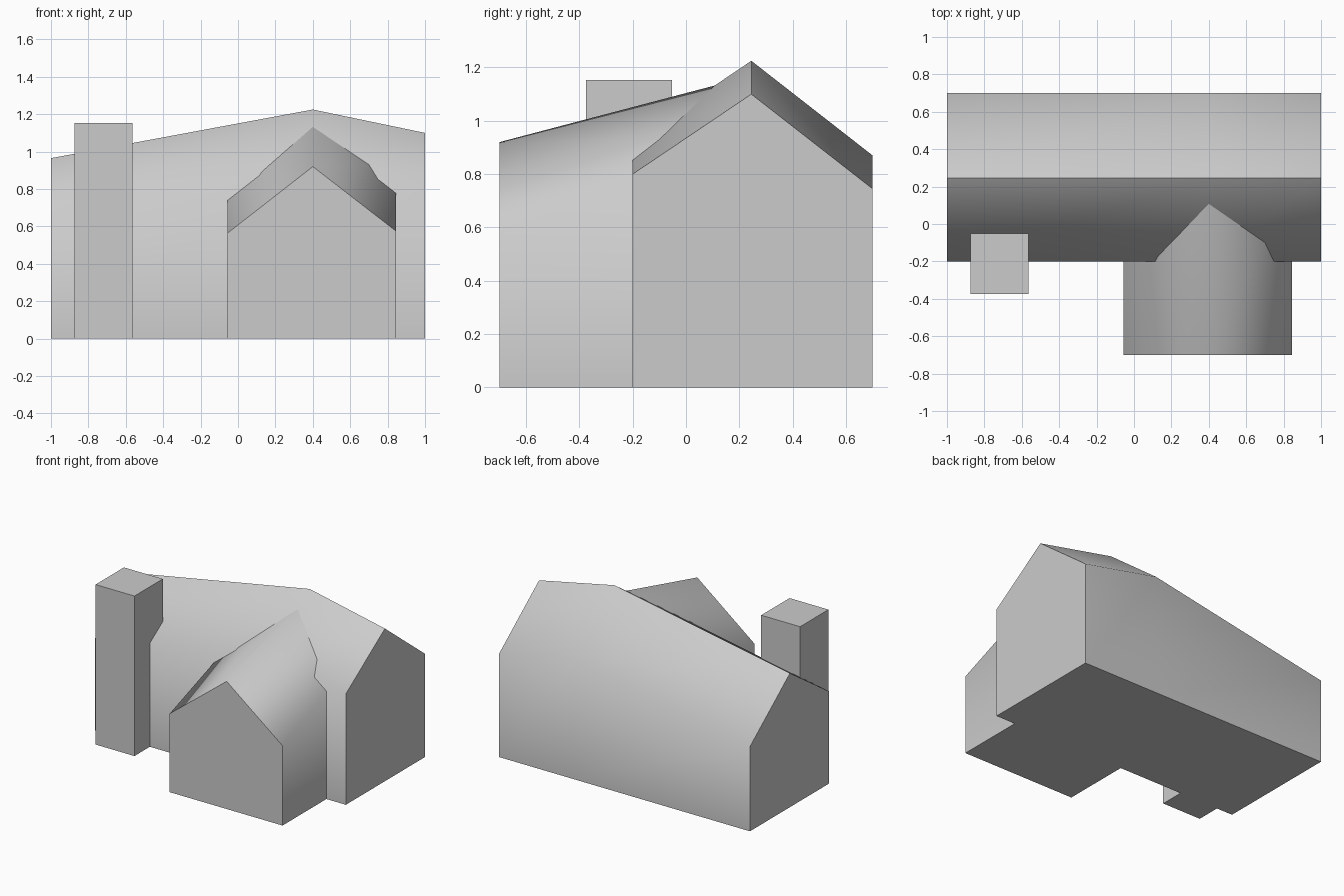
import bpy
import bmesh
import math

cube = bpy.data.objects.get("Cube")
if cube:
    bpy.data.objects.remove(cube, do_unlink=True)

# One plain grey for the whole building
GREY = (0.6, 0.6, 0.6, 1.0)
mat = bpy.data.materials.new("light_grey")
mat.use_nodes = True
mat.diffuse_color = GREY
mat.node_tree.nodes["Principled BSDF"].inputs["Base Color"].default_value = GREY


def finish(name, bm):
    """Turn a bmesh into a shaded object."""
    bmesh.ops.recalc_face_normals(bm, faces=bm.faces)
    mesh = bpy.data.meshes.new(name)
    bm.to_mesh(mesh)
    bm.free()
    mesh.materials.append(mat)
    obj = bpy.data.objects.new(name, mesh)
    bpy.context.collection.objects.link(obj)
    bpy.ops.object.select_all(action='DESELECT')
    obj.select_set(True)
    bpy.context.view_layer.objects.active = obj
    bpy.ops.object.shade_smooth_by_angle(angle=math.radians(60))
    return obj


def loft(name, sections, folds=()):
    """Closed solid through matching sections; folds are pairs of (section, point)."""
    bm = bmesh.new()
    rings = [[bm.verts.new(p) for p in s] for s in sections]
    n = len(rings[0])
    for a, b in zip(rings, rings[1:]):
        for i in range(n):
            j = (i + 1) % n
            bm.faces.new((a[i], a[j], b[j], b[i]))
    bm.faces.new(rings[0])
    bm.faces.new(rings[-1])
    for (s, i), (t, j) in folds:
        bmesh.ops.connect_verts(bm, verts=[rings[s][i], rings[t][j]])
    return finish(name, bm)


# Main house: gable section whose whole roof rises to a peak, then falls
def house_section(x, rise):
    return [(x, -0.2, 0), (x, -0.2, 0.8 + rise), (x, 0.245, 1.1 + rise),
            (x, 0.7, 0.745 + rise), (x, 0.7, 0)]


loft("main_house", [house_section(-1, -0.135), house_section(0.4, 0.125),
                    house_section(1, 0)])


# Front wing: gable whose roof climbs back into the main roof, with folded slopes
def wing_section(y, left, ridge, right):
    return [(-0.055, y, 0), (-0.055, y, left), (0.4, y, ridge),
            (0.845, y, right), (0.845, y, 0)]


loft("front_wing", [wing_section(-0.7, 0.565, 0.92, 0.575),
                    wing_section(0.19, 0.877, 1.154, 0.935)],
     folds=[((0, 2), (1, 1)), ((0, 2), (1, 3))])

# Chimney: plain square shaft standing on the ground
X0, X1, Y0, Y1 = -0.873, -0.563, -0.375, -0.052
loft("chimney", [[(X0, Y0, z), (X1, Y0, z), (X1, Y1, z), (X0, Y1, z)]
                 for z in (0, 1.153)])
